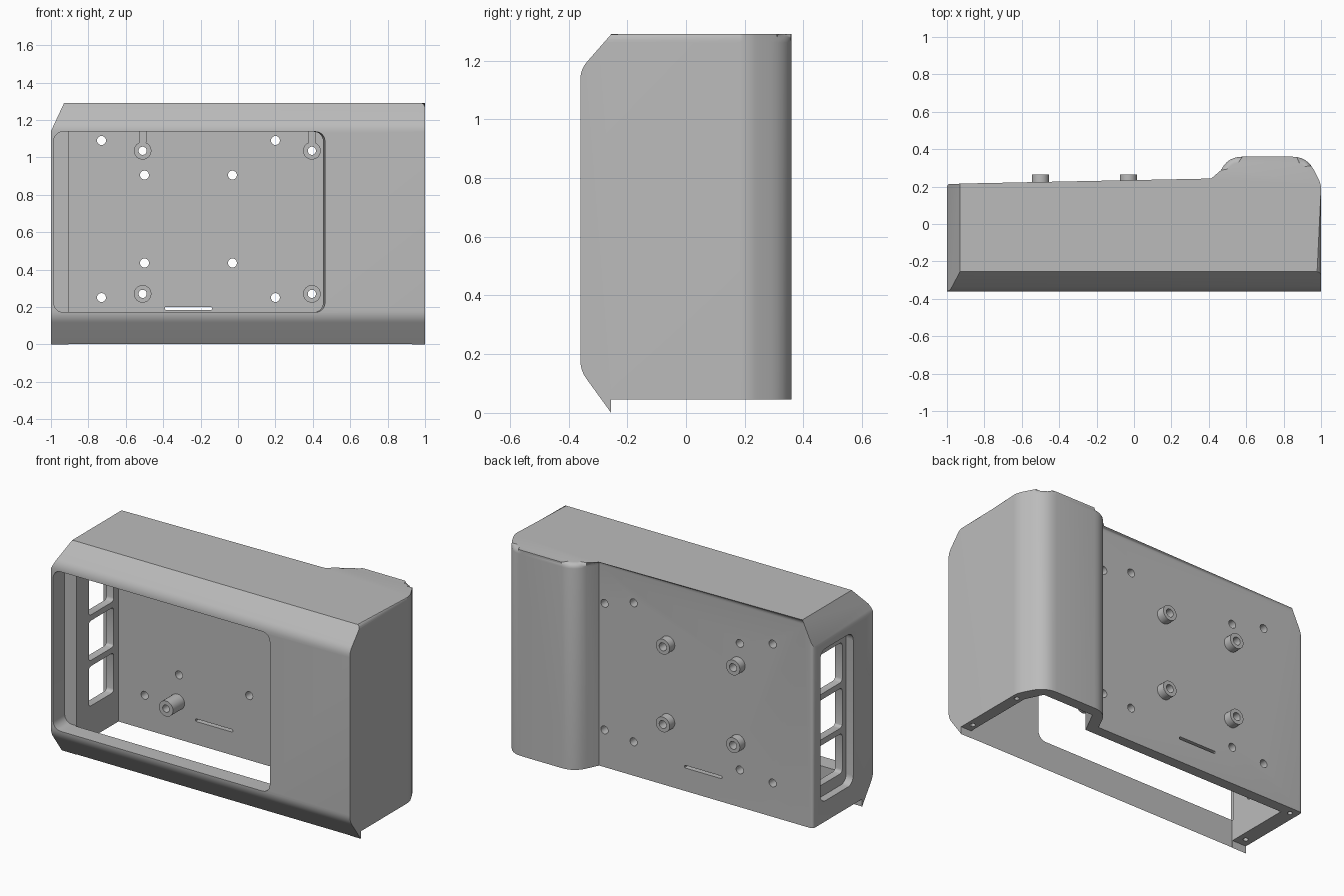
import bpy, bmesh
from math import cos, sin, pi, radians

cube = bpy.data.objects.get("Cube")
if cube:
    bpy.data.objects.remove(cube, do_unlink=True)

grey = bpy.data.materials.new("plain_grey")
grey.use_nodes = True
colour = (0.5, 0.5, 0.5, 1)
grey.diffuse_color = colour
grey.node_tree.nodes["Principled BSDF"].inputs["Base Color"].default_value = colour


def make_object(name, bm):
    bmesh.ops.recalc_face_normals(bm, faces=bm.faces)
    mesh = bpy.data.meshes.new(name)
    bm.to_mesh(mesh)
    bm.free()
    mesh.materials.append(grey)
    obj = bpy.data.objects.new(name, mesh)
    bpy.context.collection.objects.link(obj)
    return obj


def place(axis, u, v, d):
    return {"x": (d, u, v), "y": (u, d, v), "z": (u, v, d)}[axis]


def prism_mesh(points, axis, start, end):
    """Extrude a 2D outline along an axis."""
    bm = bmesh.new()
    a, b = ([bm.verts.new(place(axis, u, v, d)) for u, v in points] for d in (start, end))
    bm.faces.new(a)
    bm.faces.new(b)
    for i in range(len(a)):
        j = (i + 1) % len(a)
        bm.faces.new((a[i], a[j], b[j], b[i]))
    return bm


def prism(name, points, axis, start, end):
    return make_object(name, prism_mesh(points, axis, start, end))


def circle(u, v, r, n=24):
    return [(u + r * cos(2 * pi * i / n), v + r * sin(2 * pi * i / n)) for i in range(n)]


def rounded(u0, u1, v0, v1, r, n=6):
    """Rectangle outline with rounded corners."""
    corners = ((u1 - r, v1 - r), (u0 + r, v1 - r), (u0 + r, v0 + r), (u1 - r, v0 + r))
    return [(cu + r * cos(pi / 2 * (k + i / n)), cv + r * sin(pi / 2 * (k + i / n)))
            for k, (cu, cv) in enumerate(corners) for i in range(n + 1)]


def soften(points, radii, n=6):
    """Replace outline corners with short curves."""
    out = []
    for i, (u, v) in enumerate(points):
        r = radii.get(i, 0)
        if not r:
            out.append((u, v))
            continue
        ends = []
        for pu, pv in (points[i - 1], points[(i + 1) % len(points)]):
            length = ((pu - u) ** 2 + (pv - v) ** 2) ** 0.5
            ends.append((u + (pu - u) * r / length, v + (pv - v) * r / length))
        for k in range(n + 1):
            t = k / n
            out.append(tuple((1 - t) ** 2 * p + 2 * t * (1 - t) * c + t * t * q
                             for p, c, q in zip(ends[0], (u, v), ends[1])))
    return out


def combine(target, cutter, operation="DIFFERENCE"):
    mod = target.modifiers.new("cut", "BOOLEAN")
    mod.operation, mod.solver, mod.object = operation, "EXACT", cutter
    bpy.context.view_layer.objects.active = target
    bpy.ops.object.modifier_apply(modifier=mod.name)
    bpy.data.objects.remove(cutter, do_unlink=True)


def cut(points, axis, start, end):
    combine(case, prism("cutter", points, axis, start, end))


def tube(name, x, z, r, hole, y0, y1, n=24):
    """Hollow round post along y."""
    bm = bmesh.new()
    rings = [[bm.verts.new((u, y, v)) for u, v in circle(x, z, rad, n)]
             for rad, y in ((r, y0), (r, y1), (hole, y1), (hole, y0))]
    for k in range(4):
        a, b = rings[k], rings[(k + 1) % 4]
        for i in range(n):
            j = (i + 1) % n
            bm.faces.new((a[i], a[j], b[j], b[i]))
    return make_object(name, bm)


# Case: plan outline with the raised block at the back
plan = soften([(-1, -0.4), (1, -0.4), (1, 0.215), (0.925, 0.36),
               (0.5, 0.36), (0.43, 0.215), (-1, 0.215)],
              {2: 0.03, 3: 0.08, 4: 0.08, 6: 0.02})
bm = prism_mesh(plan, "z", -0.1, 1.29)
top_edges = [e for e in bm.edges
             if all(v.co.z > 1.2 for v in e.verts)
             and not all(v.co.y < -0.39 for v in e.verts)
             and not all(v.co.x < -0.99 for v in e.verts)]
bmesh.ops.bevel(bm, geom=top_edges, offset=0.028, segments=4, profile=0.5, affect="EDGES")
case = make_object("case", bm)

# Sloped front folds and the pointed bottom lip
side = soften([(-0.255, 0), (-0.36, 0.145), (-0.36, 1.17), (-0.211, 1.34),
               (0.5, 1.34), (0.5, 0.045), (-0.255, 0.045)], {1: 0.035, 2: 0.035})
combine(case, prism("side_shape", side, "x", -1.2, 1.2), "INTERSECT")

# Sloped top corner
cut([(-1.07, 0.99), (-0.86, 1.44), (-1.2, 1.44), (-1.2, 0.99)], "y", -0.6, 0.6)

# Hollow interior, open underneath
cut([(-0.905, -0.257), (0.93, -0.257), (0.93, 0.19), (0.88, 0.295),
     (0.54, 0.295), (0.465, 0.15), (-0.905, 0.15)], "z", -0.3, 1.22)

# Front window, right jamb slightly tapered
bm = prism_mesh(rounded(-0.985, 0.465, 0.172, 1.137, 0.05), "y", -0.5, -0.25)
for v in bm.verts:
    if v.co.x > 0:
        v.co.x -= 0.1 * (v.co.y + 0.36)
combine(case, make_object("window_cutter", bm))

# Side recess with three openings
cut(rounded(-0.17, 0.145, 0.17, 1.09, 0.05), "x", -1.1, -0.953)
for i in range(3):
    z = 0.24 + 0.275 * i
    cut(rounded(-0.132, 0.105, z, z + 0.24, 0.02, 3), "x", -1, -0.85)

# Holes and slot through the back wall
post_spots = [(x, z) for x in (-0.51, 0.395) for z in (0.27, 1.035)]
back_spots = [(x, z) for x in (-0.5, -0.03) for z in (0.435, 0.905)]
plain_spots = [(x, z) for x in (-0.73, 0.2) for z in (0.25, 1.09)]
for x, z in post_spots + back_spots + plain_spots:
    cut(circle(x, z, 0.024), "y", 0.1, 0.26)
cut(rounded(-0.39, -0.14, 0.184, 0.2, 0.004, 2), "y", 0.1, 0.26)

# Screw holes in the bottom rim
for x, y in ((-0.953, -0.2), (-0.953, 0.17), (0.965, -0.2), (0.965, 0.17)):
    cut(circle(x, y, 0.015, 12), "z", 0, 0.13)

# Posts inside and short bosses on the back
parts = [case]
for x, z in post_spots:
    parts.append(tube("inner_post", x, z, 0.047, 0.022, 0.04, 0.155))
    if z > 1:
        outline = [(x - 0.02, z + 0.043), (x + 0.02, z + 0.043), (x + 0.02, 1.225), (x - 0.02, 1.225)]
        parts.append(prism("post_rib", outline, "y", 0.045, 0.155))
for x, z in back_spots:
    parts.append(tube("back_boss", x, z, 0.046, 0.024, 0.21, 0.265))

bpy.ops.object.select_all(action="DESELECT")
for obj in parts:
    obj.select_set(True)
bpy.context.view_layer.objects.active = case
bpy.ops.object.shade_smooth_by_angle(angle=radians(30))
